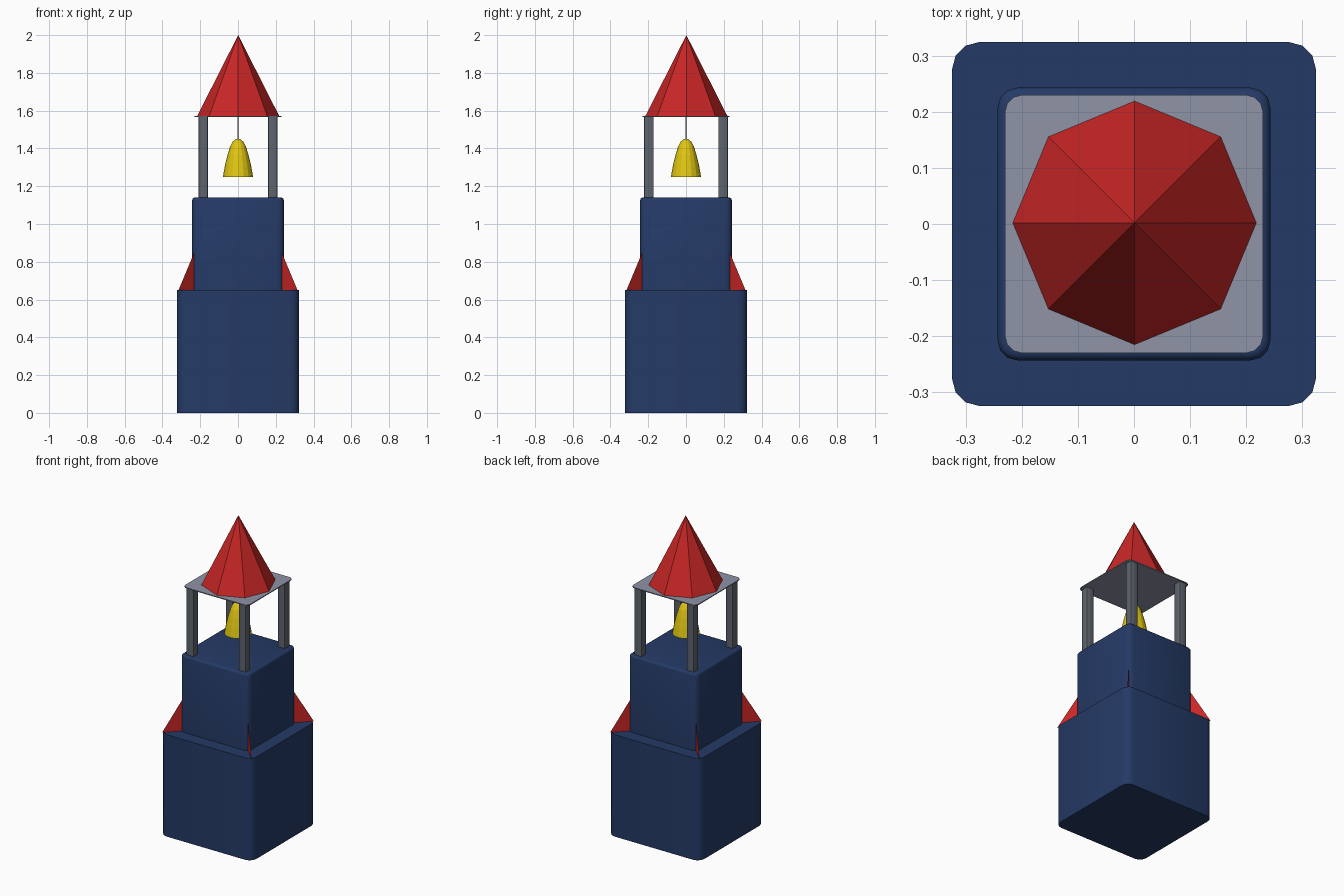
import bpy, bmesh, math

if "Cube" in bpy.data.objects:
    bpy.data.objects.remove(bpy.data.objects["Cube"])


def lin(c):
    c /= 255
    return c / 12.92 if c <= 0.04045 else ((c + 0.055) / 1.055) ** 2.4


def material(name, r, g, b):
    m = bpy.data.materials.new(name)
    m.diffuse_color = (lin(r), lin(g), lin(b), 1)
    m.use_nodes = True
    m.node_tree.nodes["Principled BSDF"].inputs["Base Color"].default_value = m.diffuse_color
    return m


BLUE = material("navy blue", 36, 58, 102)
RED = material("roof red", 202, 38, 38)
YELLOW = material("bell yellow", 225, 198, 18)
GRAY = material("post gray", 94, 100, 110)
PALE = material("pale plate gray", 143, 148, 166)


def finish(name, bm, mat, smooth=None):
    me = bpy.data.meshes.new(name)
    bm.to_mesh(me)
    bm.free()
    ob = bpy.data.objects.new(name, me)
    bpy.context.collection.objects.link(ob)
    me.materials.append(mat)
    if smooth:
        bpy.ops.object.select_all(action='DESELECT')
        ob.select_set(True)
        bpy.context.view_layer.objects.active = ob
        bpy.ops.object.shade_smooth_by_angle(angle=math.radians(smooth))
    return ob


def block(name, cx, cy, hx, hy, z0, z1, radius, mat, top=0, seg=3):
    """Box with rounded upright edges and an optional rounded top rim."""
    bm = bmesh.new()
    bmesh.ops.create_cube(bm, size=1)
    for v in bm.verts:
        v.co = (cx + v.co.x * 2 * hx, cy + v.co.y * 2 * hy, z1 if v.co.z > 0 else z0)
    up = [e for e in bm.edges if abs(e.verts[0].co.z - e.verts[1].co.z) > 1e-5]
    bmesh.ops.bevel(bm, geom=up, offset=radius, segments=seg, profile=0.5, affect='EDGES')
    if top:
        rim = [e for e in bm.edges if all(v.co.z > z1 - 1e-5 for v in e.verts)]
        bmesh.ops.bevel(bm, geom=rim, offset=top, segments=3, profile=0.5, affect='EDGES')
    return finish(name, bm, mat, 40)


# Two stacked tower blocks
block("base_block", 0, 0, 0.324, 0.324, 0, 0.65, 0.047, BLUE)
block("upper_block", 0, 0, 0.243, 0.243, 0.65, 1.14, 0.035, BLUE, top=0.015)

# Belfry posts and corner fins
for sx, sn in ((-1, "left"), (1, "right")):
    for sy, fn in ((-1, "front"), (1, "back")):
        block(f"{fn}_{sn}_post", sx * 0.184, sy * 0.197, 0.026, 0.026,
              1.13, 1.567, 0.008, GRAY, seg=2)
        bm = bmesh.new()
        pts = ((0.315, 0.65), (0.225, 0.65), (0.225, 0.865))
        bm.faces.new([bm.verts.new((sx * d, sy * d, z)) for d, z in pts])
        finish(f"{fn}_{sn}_fin", bm, RED)

# Thin plate under the roof
block("roof_plate", 0, 0, 0.23, 0.23, 1.566, 1.572, 0.03, PALE)

# Eight-sided roof
bm = bmesh.new()
bmesh.ops.create_cone(bm, cap_ends=True, segments=8, radius1=0.217, radius2=0, depth=0.428)
bmesh.ops.translate(bm, verts=bm.verts, vec=(0.001, 0.002, 1.786))
finish("roof", bm, RED)

# Bell, open below: rings of a profile joined into flat facets
profile = ((0.08, 1.25), (0.069, 1.31), (0.056, 1.365), (0.042, 1.41),
           (0.027, 1.437), (0.012, 1.449))
N = 16
bm = bmesh.new()
rings = [[bm.verts.new((r * math.cos(math.tau * i / N), r * math.sin(math.tau * i / N), z))
          for i in range(N)] for r, z in profile]
for lo, hi in zip(rings, rings[1:]):
    for i in range(N):
        j = (i + 1) % N
        bm.faces.new((lo[i], lo[j], hi[j], hi[i]))
bm.faces.new(rings[-1])
finish("bell", bm, YELLOW)

# Bell cord
bm = bmesh.new()
bmesh.ops.create_cone(bm, cap_ends=True, segments=6, radius1=0.002, radius2=0.002, depth=0.13)
bmesh.ops.translate(bm, verts=bm.verts, vec=(0, 0, 1.505))
finish("bell_cord", bm, GRAY)
